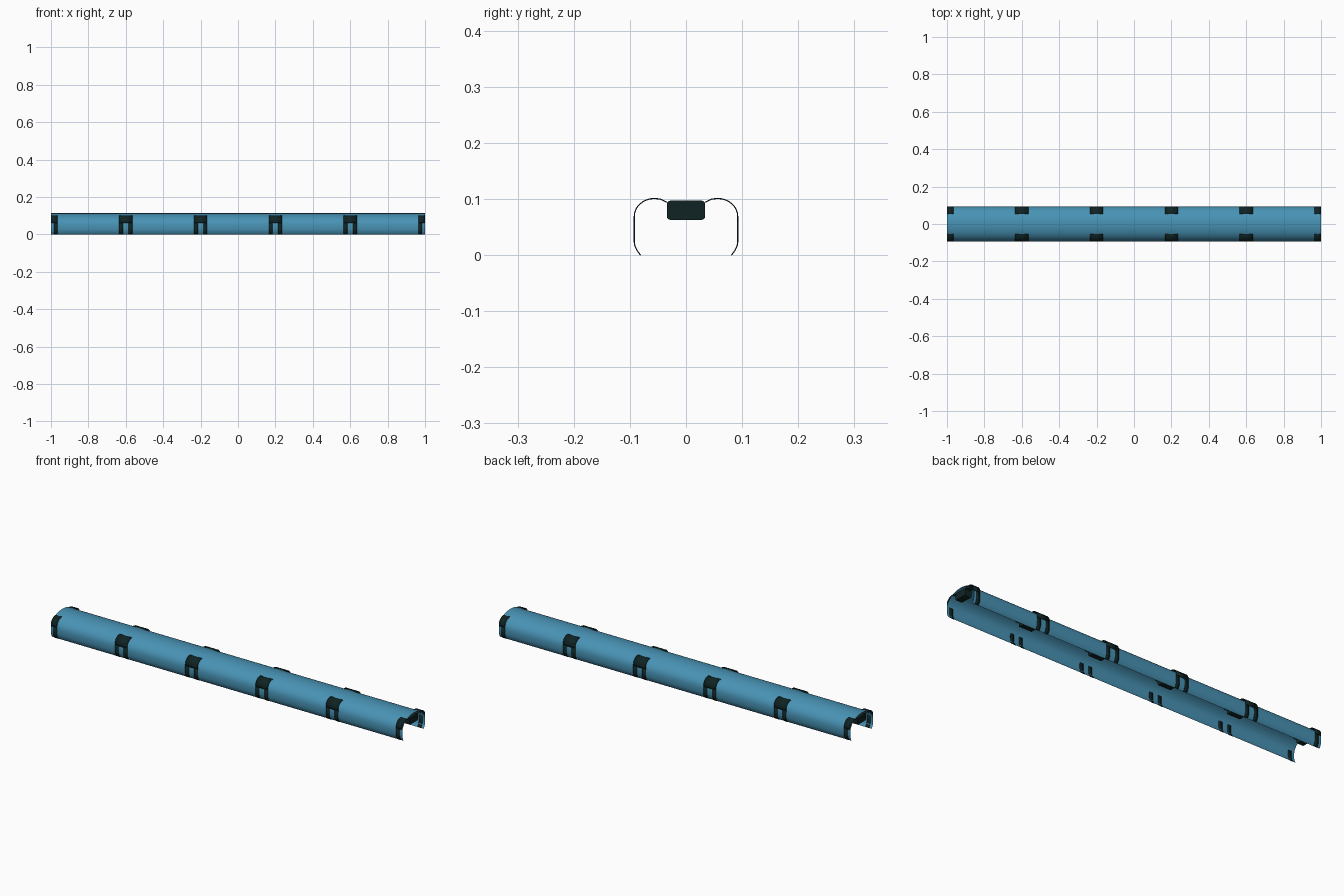
import bpy, bmesh, math

if "Cube" in bpy.data.objects:
    bpy.data.objects.remove(bpy.data.objects["Cube"])


def material(name, rgb):
    m = bpy.data.materials.new(name)
    m.diffuse_color = (*rgb, 1)
    m.use_nodes = True
    m.node_tree.nodes["Principled BSDF"].inputs["Base Color"].default_value = m.diffuse_color
    return m


BLUE = material("tunnel blue", (0.065, 0.29, 0.46))
DARK = material("dark green black", (0.005, 0.017, 0.017))


def arc(cy, cz, ry, rz, a0, a1, n):
    """Points on an elliptical arc, angles in degrees, as (y, z)."""
    return [(cy + ry * math.cos(math.radians(a0 + (a1 - a0) * i / n)),
             cz + rz * math.sin(math.radians(a0 + (a1 - a0) * i / n))) for i in range(n + 1)]


def sweep(bm, profile, x0, x1):
    """Sheet made by running a (y, z) profile along x."""
    rows = [[bm.verts.new((x, y, z)) for y, z in profile] for x in (x0, x1)]
    for i in range(len(profile) - 1):
        bm.faces.new((rows[0][i], rows[1][i], rows[1][i + 1], rows[0][i + 1]))
    return rows


def finish(bm, name, mat, thickness=0):
    bmesh.ops.recalc_face_normals(bm, faces=bm.faces)
    me = bpy.data.meshes.new(name)
    bm.to_mesh(me)
    bm.free()
    me.materials.append(mat)
    ob = bpy.data.objects.new(name, me)
    bpy.context.collection.objects.link(ob)
    if thickness:
        mod = ob.modifiers.new("thickness", "SOLIDIFY")
        mod.thickness, mod.offset = thickness, 0
    bpy.context.view_layer.objects.active = ob
    ob.select_set(True)
    bpy.ops.object.shade_smooth_by_angle(angle=math.radians(40))
    ob.select_set(False)
    return ob


# Tunnel shell: open-bottomed arch, slightly tucked in at the foot
half = [(0.081, 0), (0.0865, 0.008), (0.0905, 0.018), (0.0925, 0.027), (0.0928, 0.048)]
half += arc(0, 0.05, 0.092, 0.063, 6, 90, 14)
shell = half + [(-y, z) for y, z in reversed(half[:-1])]
bm = bmesh.new()
sweep(bm, shell, -1, 1)
finish(bm, "tunnel_shell", BLUE)

# Rib profiles for one side: foot with leg, and the band over the shoulder
leg = [(0.081, 0), (0.087, 0.008), (0.091, 0.016), (0.0922, 0.023), (0.0922, 0.062)]
band = [(0.0922, 0.060)] + arc(0.0562, 0.069, 0.036, 0.032, 0, 90, 8) + [(0.046, 0.1), (0.034, 0.094)]
box = [p for cy, cz, a in ((0.028, 0.091, 0), (-0.028, 0.091, 90), (-0.028, 0.069, 180), (0.028, 0.069, 270))
       for p in arc(cy, cz, 0.006, 0.006, a, a + 90, 4)]

ribs, lamps = bmesh.new(), bmesh.new()
for k in range(6):
    c = -1 + 0.4 * k
    lo, hi = max(c - 0.035, -1), min(c + 0.035, 1)
    for s in (1, -1):
        sweep(ribs, [(s * y, z) for y, z in band], lo, hi)
        # Two legs per full rib, one on the halved end ribs
        for a, b in ((c - 0.035, c - 0.015), (c + 0.015, c + 0.035)):
            if a >= -1 and b <= 1:
                sweep(ribs, [(s * y, z) for y, z in leg], a, b)
    # Ceiling box held by the rib
    rows = sweep(lamps, box + box[:1], lo, hi)
    for r in rows:
        lamps.faces.new(r[:-1])
bmesh.ops.remove_doubles(lamps, verts=lamps.verts, dist=1e-5)
finish(ribs, "support_ribs", DARK, 0.002)
finish(lamps, "ceiling_boxes", DARK)
